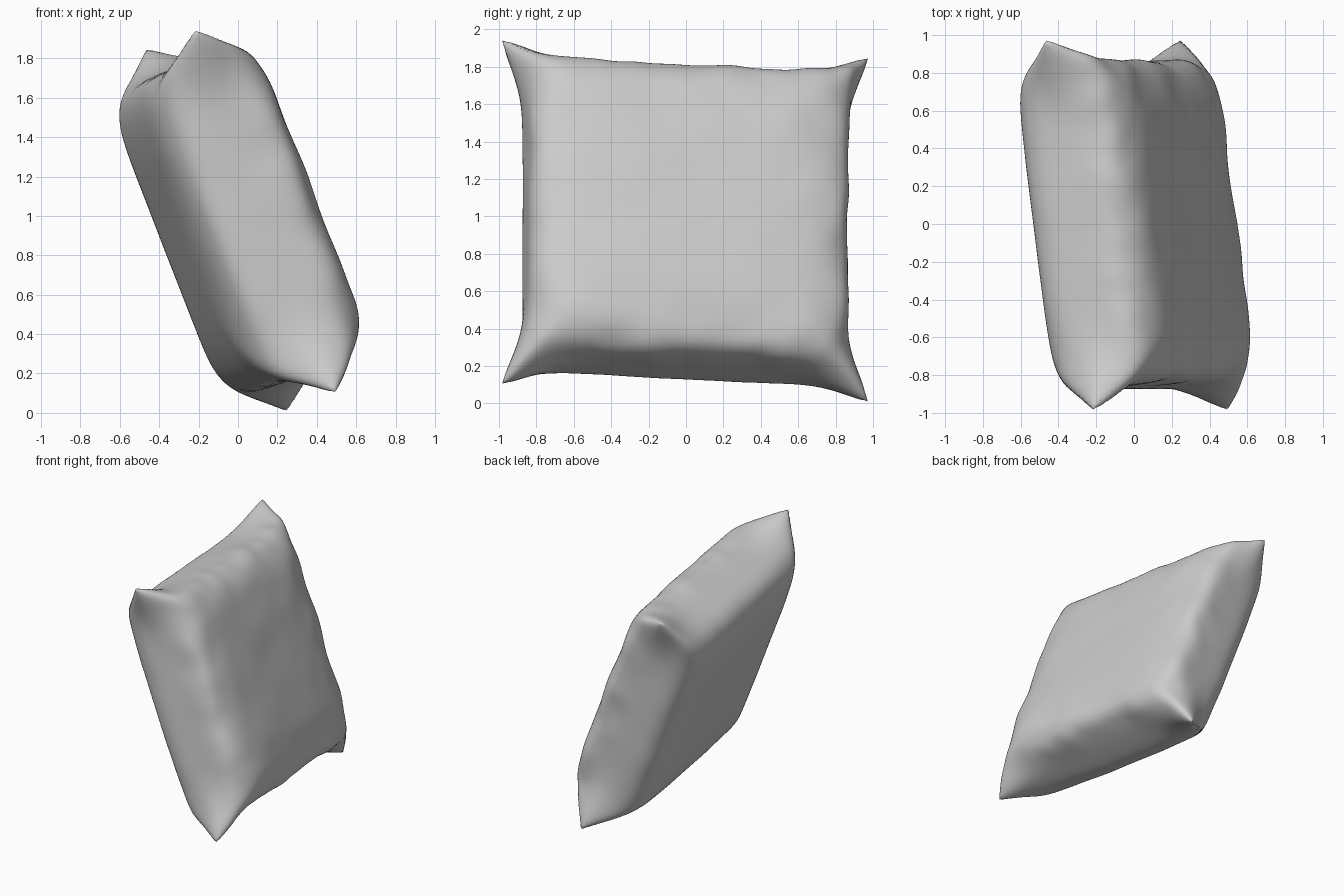
import bpy, bmesh
from math import sin, cos, pi
from mathutils import Vector, Matrix, noise

if "Cube" in bpy.data.objects:
    bpy.data.objects.remove(bpy.data.objects["Cube"])

HALF_U, HALF_V = 0.845, 0.86        # half height and half width
DEPTH = {1: 0.335, -1: 0.355}       # bulge of the outer and inner sheet
TIP = 1.03                          # reach of the corner ears
POWER = 2 / 4.5                     # boxiness of the side profile
SEGMENTS = 90

# Leaning frame of the cushion: width, height and thickness axes
up = Vector((-0.355, 0, 0.915)).normalized()
wide = Vector((-0.13, 0.985, -0.035))
wide = (wide - up * wide.dot(up)).normalized()
out = wide.cross(up)
frame = Matrix((wide, up, out)).transposed()
centre = Vector((0.015, -0.005, 0.975))


def cushion_point(a, b, side):
    """Map a square grid point to one puffed sheet of the cushion."""
    ring = max(abs(a), abs(b), 1e-6)
    diagonal = min(abs(a), abs(b)) / ring
    angle = pi / 2 * (1 - max(0, 1 - ring ** 1.8) ** 1.6)
    radius = sin(angle) ** POWER
    height = max(0, cos(angle)) ** POWER if ring < 0.9999 else 0
    # Blunt ears pull out at the seam; corners round off on the faces
    ear = (1 - height) ** 2.3 * (1.25 * diagonal ** 7 - 0.25 * diagonal ** 40)
    rounding = 1 - 0.13 * height ** 3 * diagonal ** 4 * radius ** 4
    v = a / ring * radius * rounding * (HALF_V + (TIP - HALF_V) * ear)
    u = b / ring * radius * rounding * (HALF_U + (TIP - HALF_U) * ear)
    w = side * DEPTH[side] * height
    # Soft cloth wrinkles, strongest near the edges of the outer face
    edge = radius ** 5
    strength = (0.008 + 0.022 * edge) if side > 0 else 0.007 * edge
    ripple = noise.noise(Vector((v * 3, u * 4, w * 3 + 5)))
    ripple += 0.5 * noise.noise(Vector((v * 7, u * 6, w * 5)))
    direction = Vector((v * 0.6, u * 0.6, side * 0.8))
    return Vector((v, u, w)) + direction * ripple * strength * min(1, height * 2)


# Two sheets welded along the seam
bm = bmesh.new()
for side in (1, -1):
    sheet = bmesh.ops.create_grid(bm, x_segments=SEGMENTS,
                                  y_segments=SEGMENTS, size=1)
    for vert in sheet["verts"]:
        local = cushion_point(vert.co.x, vert.co.y, side)
        vert.co = centre + frame @ local
bmesh.ops.remove_doubles(bm, verts=bm.verts, dist=0.0005)
bmesh.ops.recalc_face_normals(bm, faces=bm.faces)

# Relax the folds that run into the corners
for _ in range(8):
    bmesh.ops.smooth_vert(bm, verts=bm.verts, factor=0.5,
                          use_axis_x=True, use_axis_y=True, use_axis_z=True)
for face in bm.faces:
    face.smooth = True

mesh = bpy.data.meshes.new("cushion")
bm.to_mesh(mesh)
bm.free()
cushion = bpy.data.objects.new("cushion", mesh)
bpy.context.collection.objects.link(cushion)

# Plain grey cloth
cloth = bpy.data.materials.new("grey cloth")
cloth.use_nodes = True
colour = (0.6, 0.6, 0.6, 1)
cloth.diffuse_color = colour
cloth.node_tree.nodes["Principled BSDF"].inputs["Base Color"].default_value = colour
mesh.materials.append(cloth)
